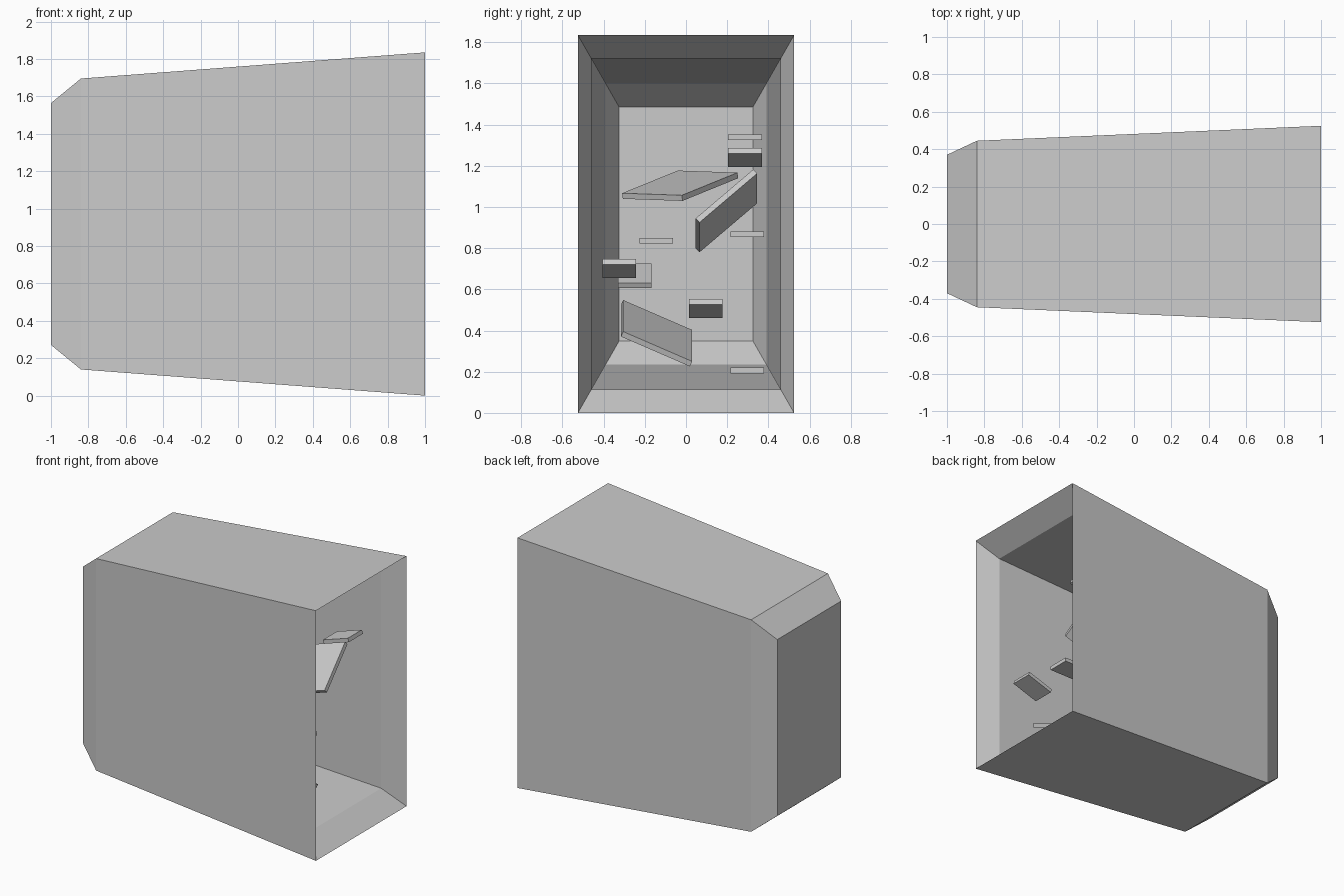
import bpy, bmesh
from mathutils import Vector

if "Cube" in bpy.data.objects:
    bpy.data.objects.remove(bpy.data.objects["Cube"])

MID_Z = 0.9175
RATIO = MID_Z / 0.525    # height to depth ratio shared by every ring


def make_object(name, bm):
    bmesh.ops.recalc_face_normals(bm, faces=bm.faces)
    mesh = bpy.data.meshes.new(name)
    bm.to_mesh(mesh)
    bm.free()
    obj = bpy.data.objects.new(name, mesh)
    bpy.context.collection.objects.link(obj)


def shell(name, rings):
    """Loft rectangular rings (x, half depth) and cap both ends."""
    bm = bmesh.new()
    loops = []
    for x, h in rings:
        loops.append([bm.verts.new((x, sy * h, MID_Z + sz * h * RATIO))
                      for sy, sz in ((-1, -1), (1, -1), (1, 1), (-1, 1))])
    for a, b in zip(loops, loops[1:]):
        for i in range(4):
            j = (i + 1) % 4
            bm.faces.new((a[i], a[j], b[j], b[i]))
    bm.faces.new(loops[0])
    bm.faces.new(loops[-1])
    make_object(name, bm)


def slab(name, corner, width, length, thick=0.028):
    """Board hanging below a top face given by its front left corner and two edges."""
    c, w, l = Vector(corner), Vector(width), Vector(length)
    n = w.cross(l).normalized()
    if n.z < 0:
        n.negate()
    top = [c, c + w, c + w + l, c + l]
    bm = bmesh.new()
    t = [bm.verts.new(p) for p in top]
    b = [bm.verts.new(p - n * thick) for p in top]
    bm.faces.new(t)
    bm.faces.new(b)
    for i in range(4):
        j = (i + 1) % 4
        bm.faces.new((t[i], t[j], b[j], b[i]))
    make_object(name, bm)


# Tapered housing, outer back to rim, then folded inwards to the inner back wall
shell("housing", [(-1, 0.37), (-0.84, 0.445), (1, 0.525),
                  (0.84, 0.46), (-0.77, 0.39), (-0.91, 0.325)])

# Small boards: front top corner and rise towards the back
small = [((0.10, 0.205, 1.353), 0), ((0.748, 0.205, 1.287), -0.066),
         ((0.00, 0.215, 0.882), 0), ((0.57, -0.225, 0.850), 0),
         ((0.00, -0.33, 0.632), 0.093), ((0.748, -0.405, 0.748), -0.066),
         ((0.51, 0.015, 0.553), -0.066), ((0.00, 0.215, 0.220), 0)]
for i, (corner, rise) in enumerate(small):
    run = (0.213 ** 2 - rise ** 2) ** 0.5
    slab(f"small_board_{i + 1}", corner, (0, 0.163, 0), (-run, 0, rise))

# Large tilted boards
slab("upper_board", (0.14, -0.31, 1.067), (0.21, 0.29, -0.01), (-0.37, 0.27, 0.11))
slab("middle_board", (0.67, 0.047, 0.945), (-0.03, 0.28, 0.238), (-0.447, 0, -0.145))
slab("lower_board", (0.66, -0.305, 0.395), (-0.03, 0.335, -0.145), (-0.45, 0, 0.153))
